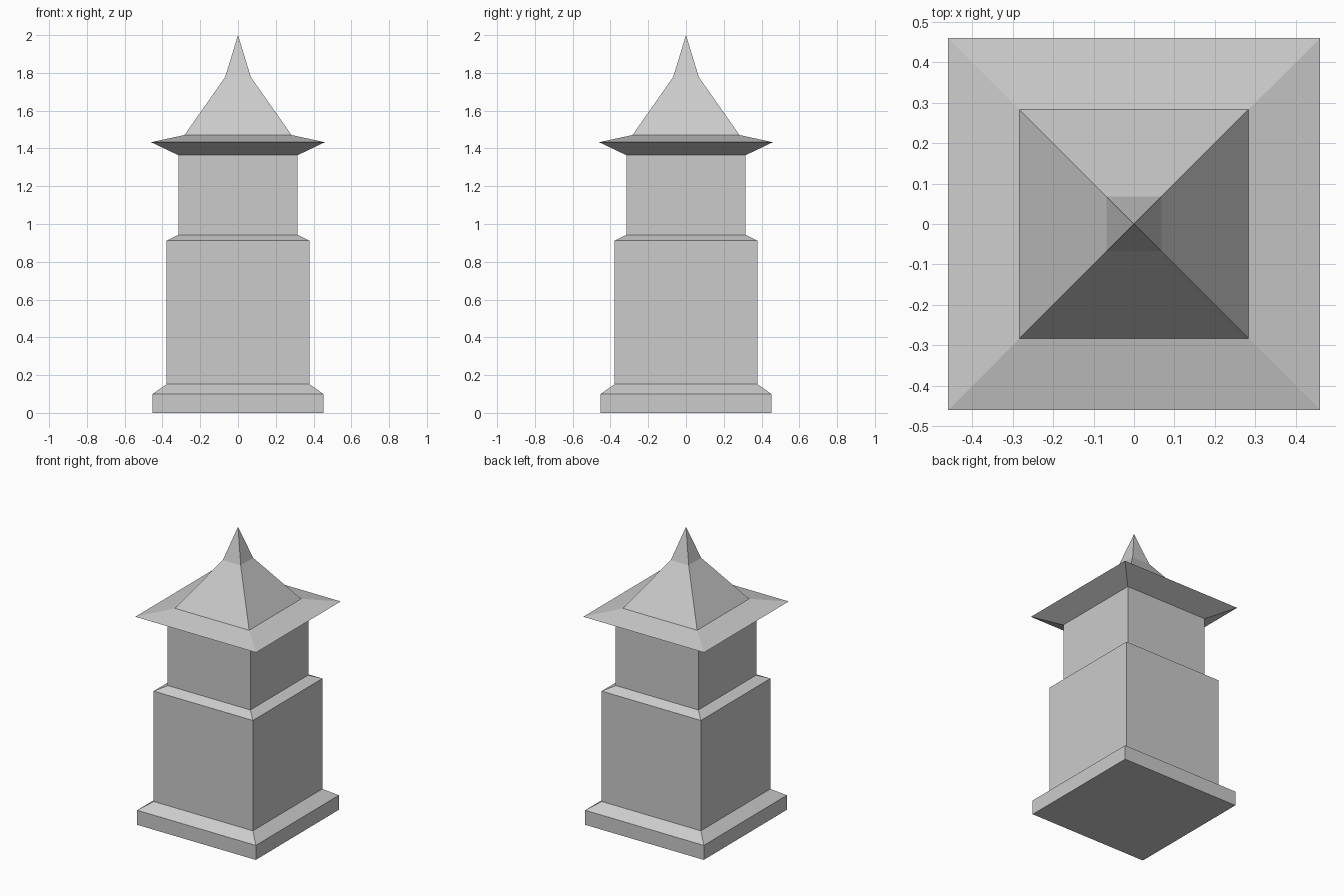
import bpy
import bmesh

if "Cube" in bpy.data.objects:
    bpy.data.objects.remove(bpy.data.objects["Cube"])


def square_loft(name, profile, cap_bottom=False):
    """Stack square rings given as (half width, height); zero width makes a point."""
    bm = bmesh.new()
    rings = []
    for h, z in profile:
        if h == 0:
            rings.append([bm.verts.new((0, 0, z))] * 4)
        else:
            rings.append([bm.verts.new((sx * h, sy * h, z))
                          for sx, sy in ((-1, -1), (1, -1), (1, 1), (-1, 1))])
    for low, high in zip(rings, rings[1:]):
        for i in range(4):
            j = (i + 1) % 4
            corners = [low[i], low[j], high[j], high[i]]
            bm.faces.new(list(dict.fromkeys(corners)))
    if cap_bottom:
        bm.faces.new(rings[0][::-1])
    mesh = bpy.data.meshes.new(name)
    bm.to_mesh(mesh)
    bm.free()
    obj = bpy.data.objects.new(name, mesh)
    bpy.context.collection.objects.link(obj)
    return obj


# Footing with a sloped top edge
square_loft("plinth", [(0.452, 0), (0.452, 0.10), (0.378, 0.152)], cap_bottom=True)
# Wide lower block with a sloped shoulder
square_loft("lower_body", [(0.378, 0.152), (0.378, 0.912), (0.315, 0.943)])
# Narrow upper block
square_loft("upper_body", [(0.315, 0.943), (0.315, 1.364)])
# Overhanging eave: sloped underside and shallow top
square_loft("eave", [(0.315, 1.364), (0.46, 1.433), (0.283, 1.471)])
# Roof that steepens into a spike
square_loft("roof", [(0.283, 1.471), (0.068, 1.778), (0, 2.0)])
